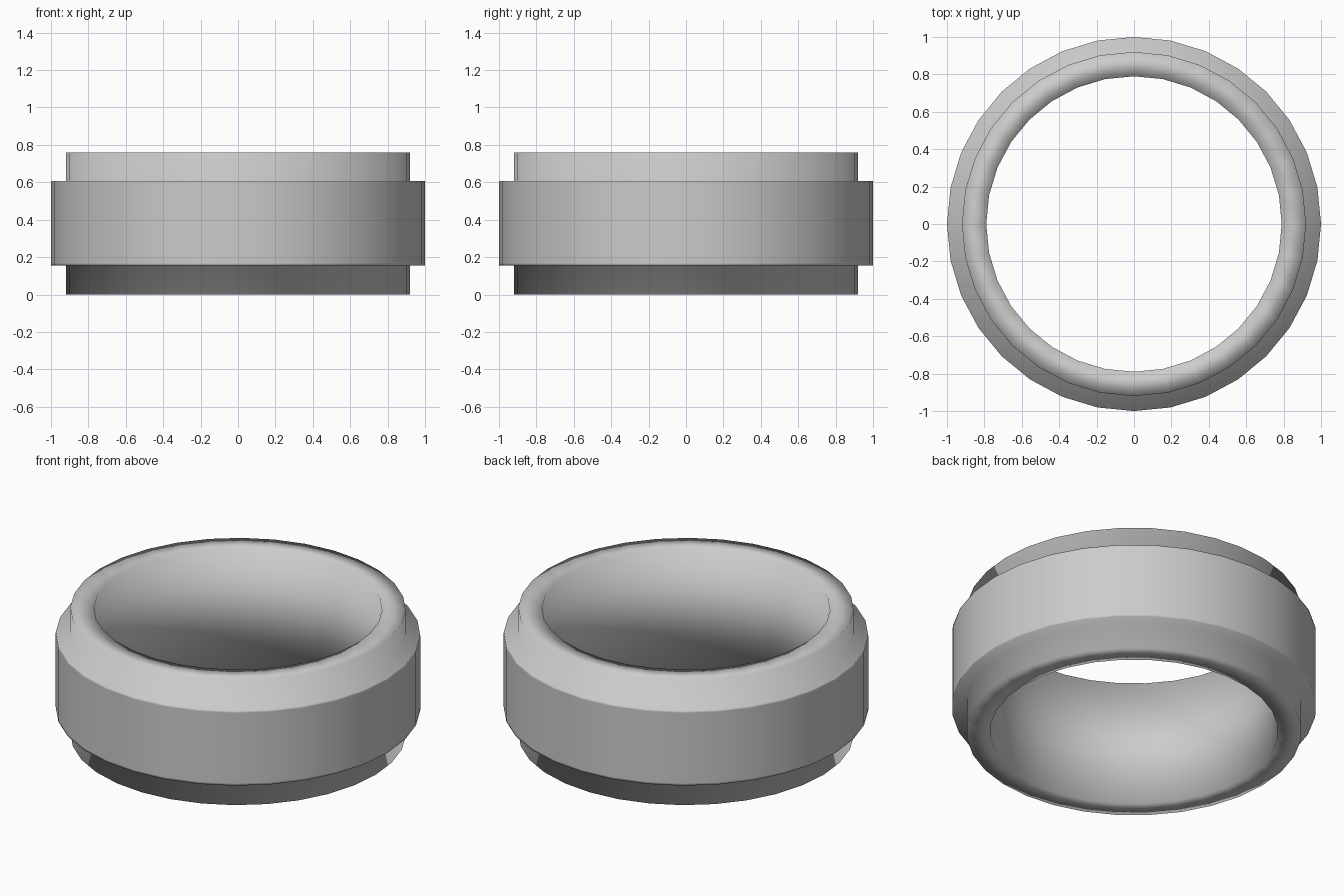
import bpy, bmesh, math

if "Cube" in bpy.data.objects:
    bpy.data.objects.remove(bpy.data.objects["Cube"])

SIDES = 32
# Closed cross-section (radius, z): inner sleeve with a raised band around it
profile = [(0.79, 0), (0.92, 0), (0.92, 0.155), (1, 0.155), (1, 0.168),
           (1, 0.595), (1, 0.607), (0.92, 0.607), (0.92, 0.76), (0.79, 0.76)]

# Revolve the section around z
bm = bmesh.new()
rings = []
for i in range(SIDES):
    a = 2 * math.pi * i / SIDES
    rings.append([bm.verts.new((r * math.cos(a), r * math.sin(a), z)) for r, z in profile])
n = len(profile)
for i in range(SIDES):
    p, q = rings[i], rings[(i + 1) % SIDES]
    for j in range(n):
        k = (j + 1) % n
        bm.faces.new((p[j], q[j], q[k], p[k])).smooth = True
bmesh.ops.recalc_face_normals(bm, faces=bm.faces)

# Banded ring object, fully smooth shaded
mesh = bpy.data.meshes.new("banded_ring")
bm.to_mesh(mesh)
bm.free()
bpy.context.collection.objects.link(bpy.data.objects.new("banded_ring", mesh))
